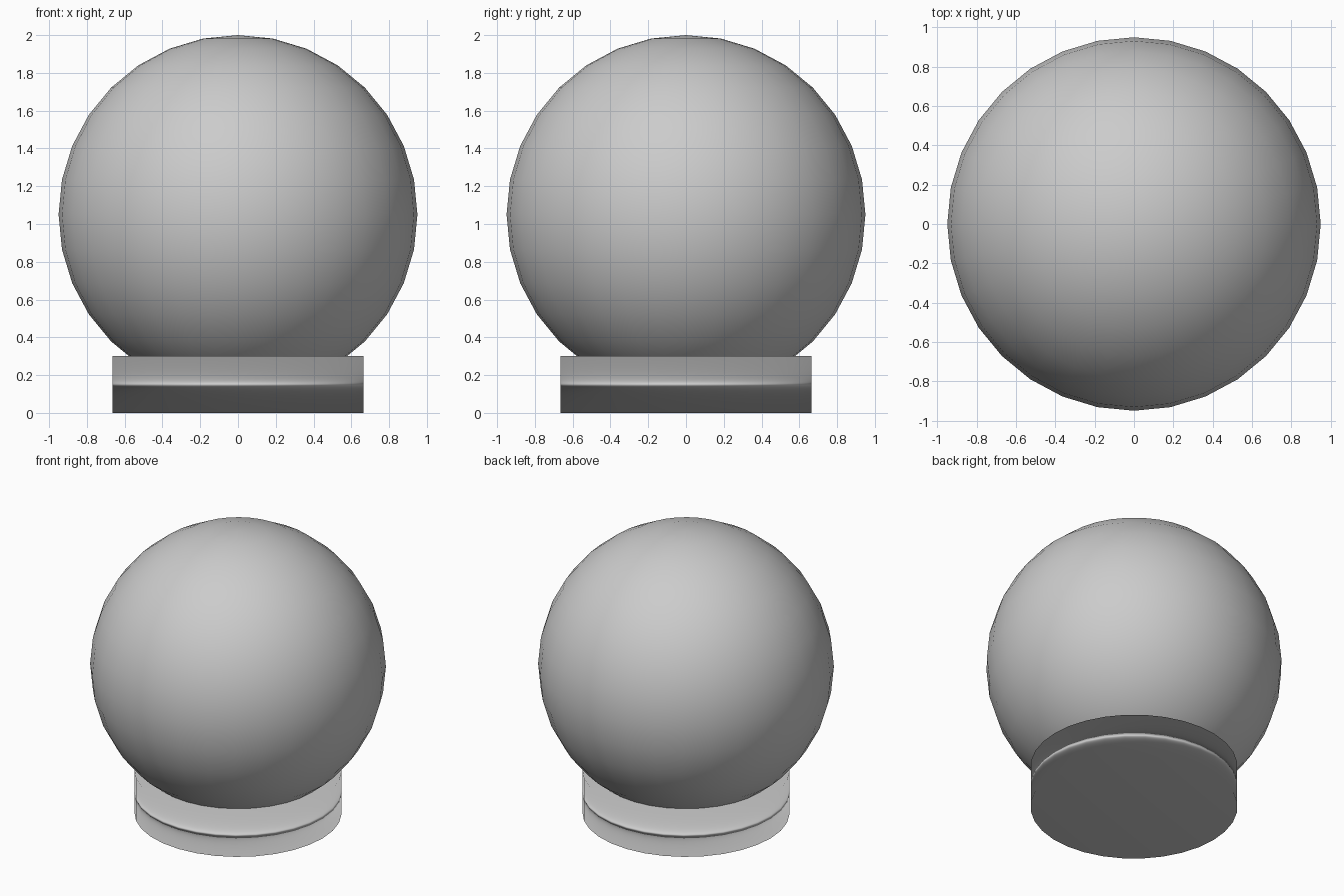
import bpy

if "Cube" in bpy.data.objects:
    bpy.data.objects.remove(bpy.data.objects["Cube"])

BASE_R, BASE_H = 0.665, 0.30
GLOBE_R = 0.95


def finish(name):
    obj = bpy.context.object
    obj.name = name
    bpy.ops.object.shade_smooth()
    return obj


# Globe, sunk into the base
bpy.ops.mesh.primitive_uv_sphere_add(
    segments=32, ring_count=16, radius=GLOBE_R, location=(0, 0, 2 - GLOBE_R))
finish("globe")

# Round base, smooth shaded all over with the flat caps dominating the normals
bpy.ops.mesh.primitive_cylinder_add(
    vertices=32, radius=BASE_R, depth=BASE_H, location=(0, 0, BASE_H / 2))
base = finish("base")
weighted = base.modifiers.new("weighted_normals", 'WEIGHTED_NORMAL')
weighted.mode = 'FACE_AREA'
